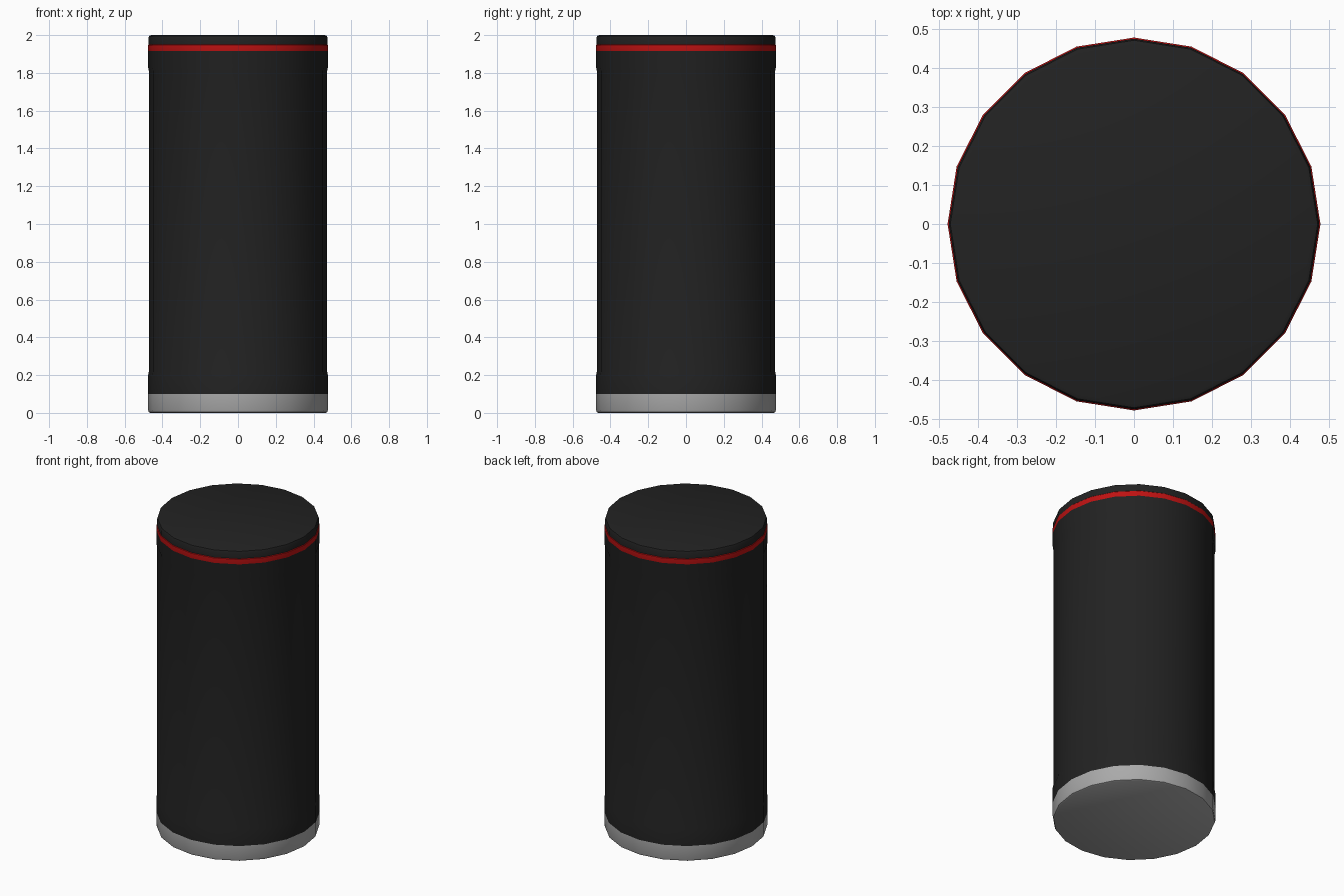
import bpy, bmesh, math

if "Cube" in bpy.data.objects:
    bpy.data.objects.remove(bpy.data.objects["Cube"])

SIDES = 20


def material(name, rgb):
    m = bpy.data.materials.new(name)
    m.diffuse_color = (*rgb, 1)
    m.use_nodes = True
    m.node_tree.nodes["Principled BSDF"].inputs["Base Color"].default_value = m.diffuse_color
    return m


black = material("black", (0.016, 0.016, 0.016))
red = material("red", (0.52, 0.006, 0.006))
grey = material("grey", (0.40, 0.40, 0.40))

# (radius, height) profile from the ground up; colour index of the band above each ring
profile = [(0.464, 0.0, 2), (0.472, 0.004, 2), (0.476, 0.014, 2), (0.476, 0.10, 0),
           (0.476, 0.20, 0), (0.472, 0.22, 0), (0.472, 1.81, 0), (0.476, 1.83, 0),
           (0.476, 1.915, 1), (0.477, 1.92, 1), (0.477, 1.947, 1), (0.474, 1.95, 0),
           (0.474, 1.985, 0), (0.470, 1.996, 0), (0.460, 2.0, 0)]

# Lathed can with coloured bands
bm = bmesh.new()
rings = []
for r, z, _ in profile:
    angles = [2 * math.pi * i / SIDES for i in range(SIDES)]
    rings.append([bm.verts.new((r * math.cos(a), r * math.sin(a), z)) for a in angles])
for k in range(len(rings) - 1):
    low, high = rings[k], rings[k + 1]
    for i in range(SIDES):
        j = (i + 1) % SIDES
        bm.faces.new((low[i], low[j], high[j], high[i])).material_index = profile[k][2]

# Bottom and top caps
bm.faces.new(rings[0][::-1]).material_index = 2
bm.faces.new(rings[-1]).material_index = 0

mesh = bpy.data.meshes.new("can_body")
bm.to_mesh(mesh)
bm.free()
for m in (black, red, grey):
    mesh.materials.append(m)
can = bpy.data.objects.new("can_body", mesh)
bpy.context.collection.objects.link(can)

# Smooth wall, crisp rims
bpy.context.view_layer.objects.active = can
can.select_set(True)
bpy.ops.object.shade_smooth_by_angle(angle=math.radians(30))
